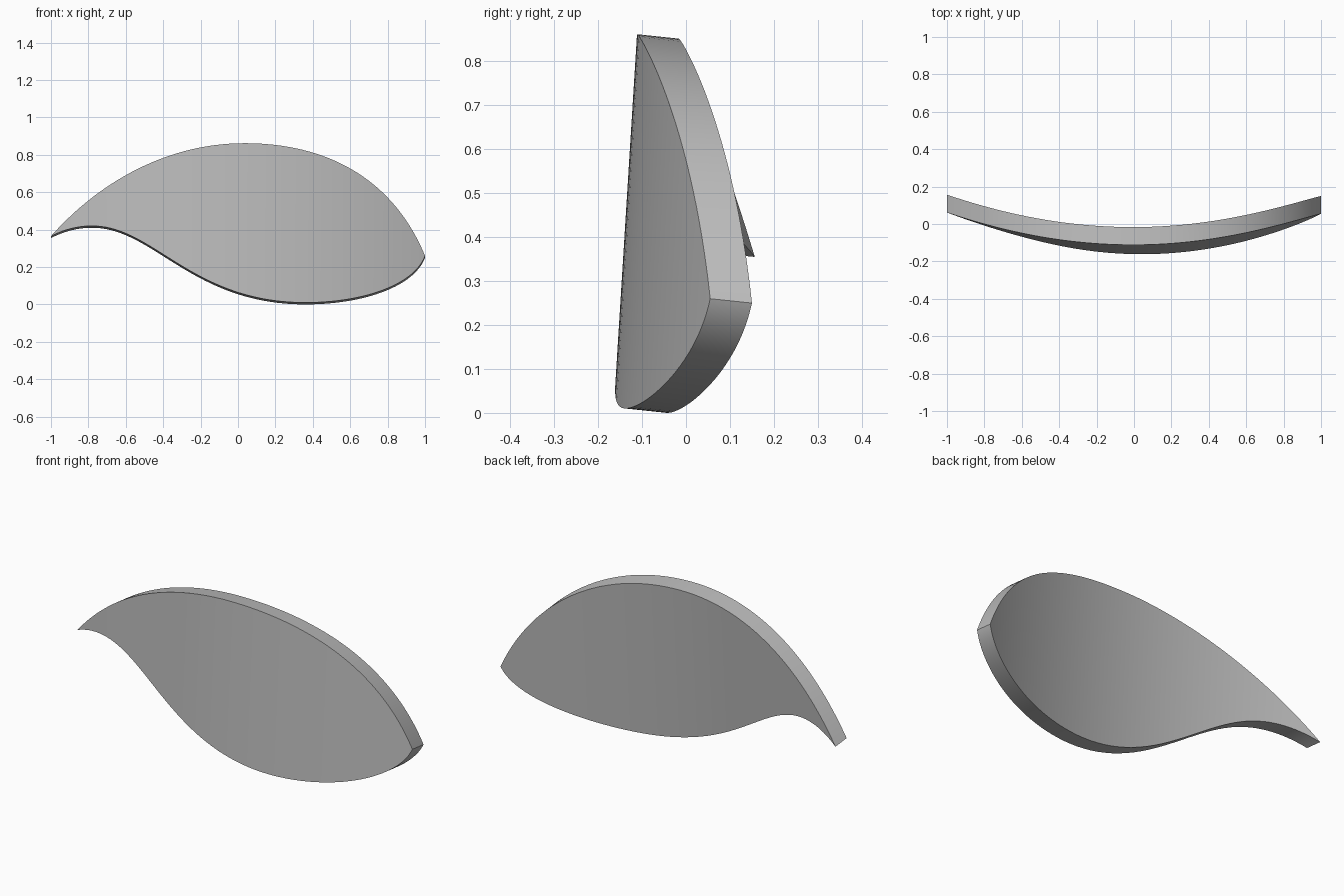
import bpy
import bmesh
import math
from mathutils import Vector
from mathutils.geometry import interpolate_bezier

cube = bpy.data.objects.get("Cube")
if cube:
    bpy.data.objects.remove(cube, do_unlink=True)

# Upper and lower edges as chained cubic curves in (x, z)
UPPER = [(-1, .365), (-.72, .68), (-.35, .862), (.035, .862),
         (.48, .862), (.83, .67), (1, .26)]
LOWER = [(-1, .365), (-.93, .40), (-.86, .42), (-.78, .42),
         (-.45, .42), (-.25, .01), (.36, .01),
         (.66, .01), (.94, .10), (1, .26)]
COLUMNS = 72
THICKNESS = Vector((0, .095, -.01))


def sample(points):
    """Turn the chained curve into a fine polyline."""
    line = []
    for i in range(0, len(points) - 1, 3):
        line += interpolate_bezier(*[Vector(p) for p in points[i:i + 4]], 60)
    return line


def height(line, x):
    """Height of a polyline at x."""
    for a, b in zip(line, line[1:]):
        if a.x <= x <= b.x and b.x > a.x:
            return a.y + (b.y - a.y) * (x - a.x) / (b.x - a.x)
    return line[-1].y


def bowed(x, z):
    """Place an outline point on the bowed, slightly leaning sheet."""
    return Vector((x, -.165 + .062 * z + .204 * x * x, z))


# Bowed panel: columns of quads between both edges, then the rim and back
upper, lower = sample(UPPER), sample(LOWER)
bm = bmesh.new()
rows = []
for i in range(COLUMNS + 1):
    x = -math.cos(math.pi * i / COLUMNS)
    low, top = bowed(x, height(lower, x)), bowed(x, height(upper, x))
    rows.append([bm.verts.new(p) for p in
                 (low, top, top + THICKNESS, low + THICKNESS)])
for a, b in zip(rows, rows[1:]):
    for k in range(4):
        n = (k + 1) % 4
        bm.faces.new((a[k], b[k], b[n], a[n]))
bmesh.ops.remove_doubles(bm, verts=bm.verts, dist=1e-5)
bmesh.ops.recalc_face_normals(bm, faces=bm.faces)

mesh = bpy.data.meshes.new("curved_panel")
bm.to_mesh(mesh)
bm.free()
panel = bpy.data.objects.new("curved_panel", mesh)
bpy.context.collection.objects.link(panel)

# Plain grey finish
grey = bpy.data.materials.new("plain_grey")
grey.use_nodes = True
colour = (.5, .5, .5, 1)
grey.diffuse_color = colour
grey.node_tree.nodes["Principled BSDF"].inputs["Base Color"].default_value = colour
mesh.materials.append(grey)

# Smooth sheet with crisp rim
bpy.ops.object.select_all(action='DESELECT')
panel.select_set(True)
bpy.context.view_layer.objects.active = panel
bpy.ops.object.shade_smooth_by_angle(angle=math.radians(30))
